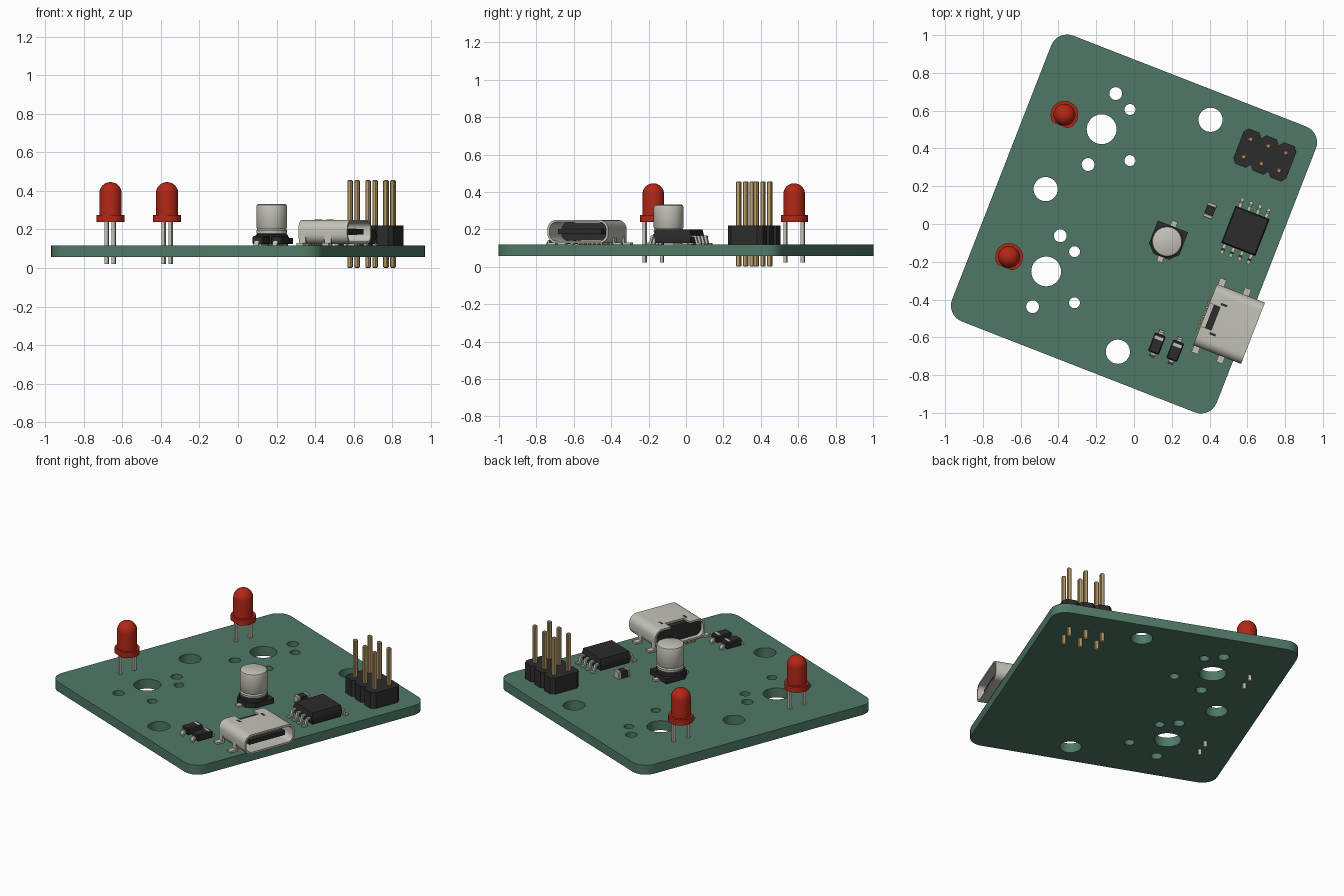
import bpy, bmesh, math
from mathutils import Matrix, Vector

if "Cube" in bpy.data.objects:
    bpy.data.objects.remove(bpy.data.objects["Cube"], do_unlink=True)

TURN = math.radians(-21.3)   # the whole board is turned about z
TOP = 0.118                  # upper face of the board


def material(name, rgb):
    m = bpy.data.materials.new(name)
    m.use_nodes = True
    m.diffuse_color = (*rgb, 1)
    m.node_tree.nodes["Principled BSDF"].inputs["Base Color"].default_value = (*rgb, 1)
    return m


GREEN = material("board green", (0.08, 0.19, 0.13))
RED = material("lamp red", (0.45, 0.02, 0.008))
SILVER = material("silver metal", (0.55, 0.54, 0.48))
BLACK = material("black plastic", (0.025, 0.025, 0.025))
GOLD = material("gold pins", (0.52, 0.36, 0.15))


def finish(name, bm, mat, bevel=0):
    """Turn a bmesh in board coordinates into a finished object."""
    bmesh.ops.recalc_face_normals(bm, faces=bm.faces)
    if bevel:
        edges = [e for e in bm.edges if e.is_manifold and e.calc_face_angle() > 0.6]
        bmesh.ops.bevel(bm, geom=edges, offset=bevel, segments=1, affect='EDGES')
    mesh = bpy.data.meshes.new(name)
    bm.to_mesh(mesh)
    bm.free()
    return place(name, mesh, mat)


def place(name, mesh, mat):
    mesh.materials.clear()
    mesh.materials.append(mat)
    mesh.shade_smooth()
    mesh.set_sharp_from_angle(angle=math.radians(35))
    ob = bpy.data.objects.new(name, mesh)
    ob.rotation_euler.z = TURN
    bpy.context.collection.objects.link(ob)
    return ob


def box(bm, u, v, z0, z1, su, sv):
    m = Matrix.Translation((u, v, (z0 + z1) / 2)) @ Matrix.Diagonal((su, sv, z1 - z0, 1))
    bmesh.ops.create_cube(bm, size=1, matrix=m)


def prism(bm, pts, lo, hi, along_u=False):
    """Extrude an outline upward, or along u when its points are (v, z)."""
    def at(p, h):
        return (h, p[0], p[1]) if along_u else (p[0], p[1], h)
    a = [bm.verts.new(at(p, lo)) for p in pts]
    b = [bm.verts.new(at(p, hi)) for p in pts]
    bm.faces.new(a)
    bm.faces.new(b)
    for i in range(len(pts)):
        j = (i + 1) % len(pts)
        bm.faces.new((a[i], a[j], b[j], b[i]))


def lathe(bm, u, v, profile, n=32):
    rings = [[bm.verts.new((u + r * math.cos(t * math.tau / n), v + r * math.sin(t * math.tau / n), z))
              for t in range(n)] for r, z in profile]
    bm.faces.new(rings[0])
    bm.faces.new(rings[-1])
    for a, b in zip(rings, rings[1:]):
        for i in range(n):
            j = (i + 1) % n
            bm.faces.new((a[i], a[j], b[j], b[i]))


def rounded(cx, cy, hw, hh, r, n=8):
    """Rounded rectangle, counter-clockwise from the right side."""
    pts = []
    for k, (sx, sy) in enumerate([(1, 1), (-1, 1), (-1, -1), (1, -1)]):
        for i in range(n + 1):
            t = (k + i / n) * math.pi / 2
            pts.append((cx + sx * (hw - r) + r * math.cos(t), cy + sy * (hh - r) + r * math.sin(t)))
    return pts


def sleeve(bm, outer, inner, lo, hi, closed=True):
    """Thin wall along u between two matching outlines."""
    g = [[bm.verts.new((h, *p)) for p in ring] for ring in (outer, inner) for h in (lo, hi)]
    loop = (g[0], g[1], g[3], g[2])
    n = len(outer)
    for i in range(n if closed else n - 1):
        j = (i + 1) % n
        for a, b in zip(loop, loop[1:] + loop[:1]):
            bm.faces.new((a[i], a[j], b[j], b[i]))
    if not closed:
        for i in (0, n - 1):
            bm.faces.new([r[i] for r in loop])


def gull_lead(bm, u, v, side, width, reach, drop, t=0.01):
    """Bent lead: shoulder at the body, down, then a foot on the board."""
    m = reach * 0.5
    top = TOP + drop
    path = [(-0.01, top), (m, top), (m + t, TOP + t), (reach, TOP + t), (reach, TOP),
            (m, TOP), (m - t, top - t), (-0.01, top - t)]
    prism(bm, [(v + side * d, z) for d, z in path], u - width / 2, u + width / 2, True)


# Circuit board with its mounting and key-switch holes
holes = [(-0.503, 0.002, 0.064), (0.177, 0.661, 0.064), (0.166, -0.661, 0.064)]
for dv in (0, -0.808):
    holes += [(-0.342, 0.405 + dv, 0.079), (-0.341, 0.608 + dv, 0.034), (-0.341, 0.205 + dv, 0.034),
              (-0.24, 0.557 + dv, 0.029), (-0.142, 0.305 + dv, 0.029)]
curve = bpy.data.curves.new("board_outline", 'CURVE')
curve.dimensions = '2D'
curve.fill_mode = 'BOTH'
curve.extrude = 0.03
outlines = [rounded(0, 0, 0.752, 0.812, 0.09)] + [rounded(u, v, r, r, r) for u, v, r in holes]
for pts in outlines:
    pts = [p for i, p in enumerate(pts) if (Vector(p) - Vector(pts[i - 1])).length > 1e-5]
    s = curve.splines.new('POLY')
    s.points.add(len(pts) - 1)
    for q, p in zip(s.points, pts):
        q.co = (*p, 0, 1)
    s.use_cyclic_u = True
helper = bpy.data.objects.new("board_outline", curve)
board_mesh = bpy.data.meshes.new_from_object(helper)
bpy.data.objects.remove(helper)
bm = bmesh.new()
bm.from_mesh(board_mesh)
bmesh.ops.remove_doubles(bm, verts=bm.verts, dist=1e-5)
bm.transform(Matrix.Translation((0, 0, TOP - 0.03)))
finish("circuit_board", bm, GREEN)

# Two indicator lamps: flange with a flat, domed body, square legs
for tag, v in (("back", 0.405), ("front", -0.403)):
    u = -0.553
    bm = bmesh.new()
    flange = [(u + 0.073 * math.cos(k * math.tau / 40),
               v + max(-0.06, 0.073 * math.sin(k * math.tau / 40))) for k in range(40)]
    prism(bm, flange, 0.24, 0.276)
    dome = [(0.058 * math.cos(k * 0.19), 0.388 + 0.058 * math.sin(k * 0.19)) for k in range(9)]
    lathe(bm, u, v, [(0.058, 0.27)] + dome)
    finish(tag + "_lamp", bm, RED)
    bm = bmesh.new()
    for s in (-1, 1):
        box(bm, u, v + s * 0.05, 0.022, 0.245, 0.018, 0.018)
    finish(tag + "_lamp_legs", bm, SILVER)

# Six-pin header: three chamfered blocks joined in a row
hu, hv = 0.513, 0.592
blocks, pins = bmesh.new(), bmesh.new()
for k in (-1, 0, 1):
    u = hu + 0.1 * k
    prism(blocks, [(u + a * 0.05, hv + b * 0.1) for a, b in
                   [(1, .75), (.6, 1), (-.6, 1), (-1, .75), (-1, -.75), (-.6, -1), (.6, -1), (1, -.75)]],
          TOP, 0.22)
    for s in (-1, 1):
        box(pins, u, hv + s * 0.05, 0, 0.457, 0.025, 0.025)
finish("header_block", blocks, BLACK)
finish("header_pins", pins, GOLD, 0.005)

# Eight-lead chip
cu, cv = 0.563, 0.18
bm = bmesh.new()
def chip_ring(k):
    return [(cu - 0.097 * k, cv - 0.105 * k), (cu + 0.097 * k, cv - 0.105 * k),
            (cu + 0.097 * k, cv + 0.105 * k), (cu - 0.097 * k, cv + 0.105 * k)]
levels = [[bm.verts.new((*p, z)) for p in chip_ring(k)]
          for k, z in ((0.94, 0.126), (1, 0.16), (1, 0.168), (0.94, 0.2))]
bm.faces.new(levels[0])
bm.faces.new(levels[-1])
for a, b in zip(levels, levels[1:]):
    for i in range(4):
        bm.faces.new((a[i], a[i - 1], b[i - 1], b[i]))
finish("chip_body", bm, BLACK)
bm = bmesh.new()
for k in range(4):
    for s in (-1, 1):
        gull_lead(bm, cu + (k - 1.5) * 0.05, cv + s * 0.1, s, 0.018, 0.058, 0.05)
finish("chip_leads", bm, SILVER)

# Small chip resistor with metal ends
ru, rv = 0.349, 0.212
bm = bmesh.new()
box(bm, ru, rv, TOP + 0.002, TOP + 0.044, 0.048, 0.05)
finish("resistor_body", bm, BLACK)
bm = bmesh.new()
for s in (-1, 1):
    box(bm, ru, rv + s * 0.032, TOP, TOP + 0.047, 0.052, 0.018)
finish("resistor_ends", bm, SILVER, 0.003)

# Can capacitor on a base with two cut corners
eu, ev = 0.197, -0.023
bm = bmesh.new()
prism(bm, [(eu + a * 0.086, ev + b * 0.086) for a, b in
           [(1, 1), (-1, 1), (-1, -.5), (-.5, -1), (.5, -1), (1, -.5)]], 0.124, 0.155)
lathe(bm, eu, ev, [(0.084, 0.15), (0.084, 0.172), (0.07, 0.178)])
finish("capacitor_base", bm, BLACK)
bm = bmesh.new()
lathe(bm, eu, ev, [(0.07, 0.172), (0.079, 0.18), (0.08, 0.194), (0.075, 0.202), (0.08, 0.21),
                   (0.08, 0.318), (0.077, 0.328), (0.07, 0.332)], 40)
finish("capacitor_can", bm, SILVER)
bm = bmesh.new()
for s in (-1, 1):
    box(bm, eu, ev + s * 0.075, TOP, TOP + 0.012, 0.032, 0.08)
finish("capacitor_tabs", bm, SILVER)

# Two diodes with a marked end
for tag, u in (("left", 0.343), ("right", 0.447)):
    v = -0.546
    bm = bmesh.new()
    box(bm, u, v, TOP + 0.004, TOP + 0.048, 0.062, 0.106)
    finish(tag + "_diode", bm, BLACK, 0.006)
    bm = bmesh.new()
    for s in (-1, 1):
        gull_lead(bm, u, v + s * 0.053, s, 0.026, 0.024, 0.026)
    box(bm, u, v + 0.03, TOP + 0.045, TOP + 0.05, 0.05, 0.016)
    finish(tag + "_diode_leads", bm, SILVER)

# Charging socket: hollow shell, notched at the rear top
sv, sz = -0.31, 0.188
outer = rounded(sv, sz, 0.174, 0.062, 0.05)
inner = rounded(sv, sz, 0.162, 0.05, 0.038)
bm = bmesh.new()
sleeve(bm, outer, inner, 0.585, 0.797)
def open_ring(ring, top):
    return [(sv - 0.065, top)] + ring[9:] + ring[:9] + [(sv + 0.065, top)]
sleeve(bm, open_ring(outer, sz + 0.062), open_ring(inner, sz + 0.05), 0.525, 0.585, False)
for u in (0.547, 0.688):
    for s in (-1, 1):
        box(bm, u, sv + s * 0.168, TOP + 0.004, sz, 0.036, 0.011)
        box(bm, u, sv + s * 0.188, TOP, TOP + 0.012, 0.036, 0.046)
finish("socket_shell", bm, SILVER)
bm = bmesh.new()
prism(bm, rounded(sv, sz, 0.161, 0.049, 0.037), 0.55, 0.62, True)
box(bm, 0.69, sv, sz - 0.014, sz + 0.014, 0.16, 0.25)
for s in (-1, 1):
    box(bm, 0.6, sv + s * 0.083, sz + 0.06, sz + 0.063, 0.035, 0.012)
finish("socket_core", bm, BLACK)
bm = bmesh.new()
for k in range(8):
    box(bm, 0.532, sv + (k - 3.5) * 0.026, TOP, TOP + 0.01, 0.04, 0.012)
    box(bm, 0.7, sv + (k - 3.5) * 0.026, sz - 0.016, sz + 0.016, 0.09, 0.01)
finish("socket_contacts", bm, GOLD)
